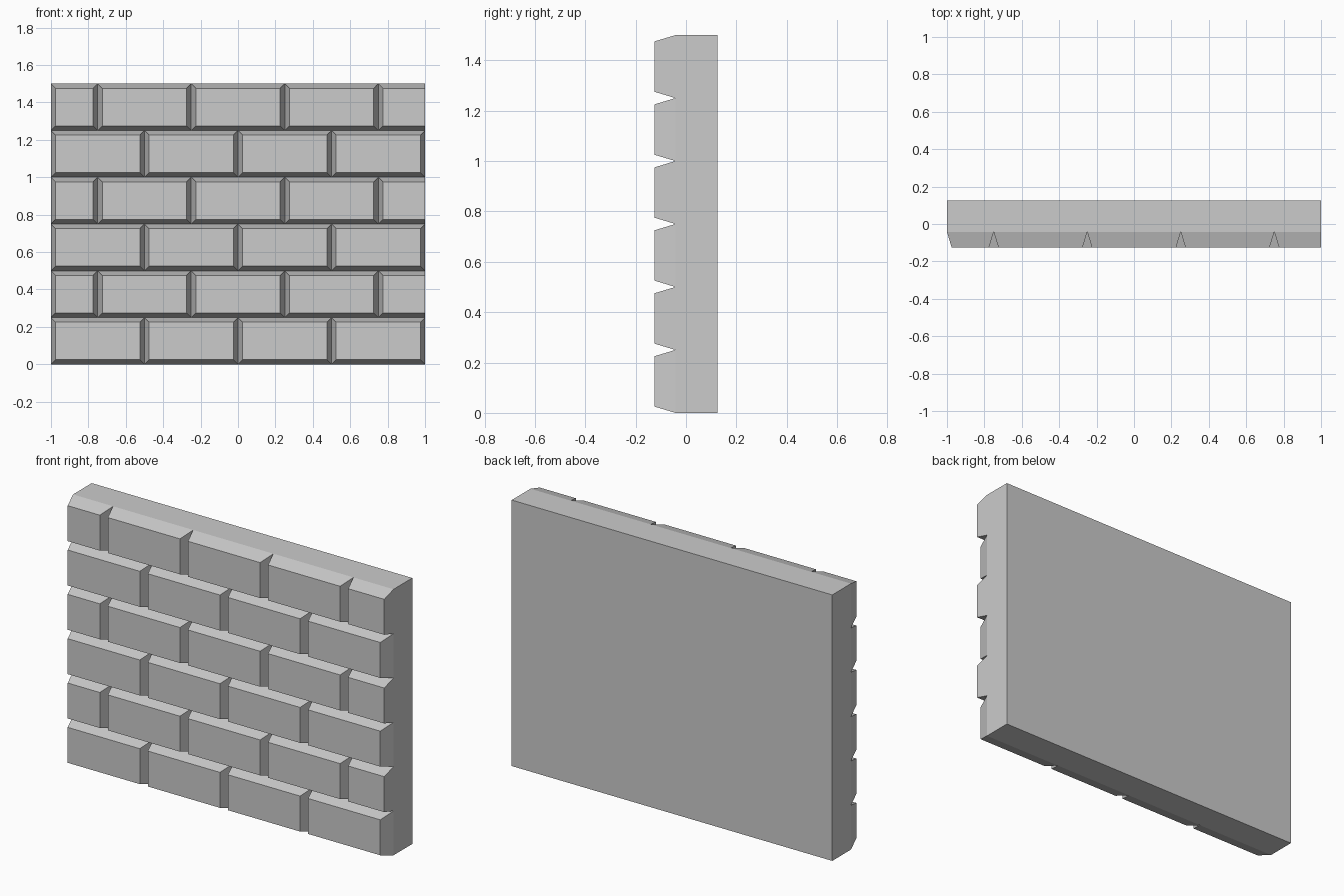
import bpy, bmesh

if "Cube" in bpy.data.objects:
    bpy.data.objects.remove(bpy.data.objects["Cube"])

W, H = 1.0, 1.5              # half width, height
FRONT, JOINT, BACK = -0.125, -0.042, 0.125
ROWS, BRICK, BEVEL = 6, 0.5, 0.025
ROW_H = H / ROWS


def rect(bm, x0, x1, z0, z1, y):
    return [bm.verts.new((x, y, z)) for x, z in ((x0, z0), (x1, z0), (x1, z1), (x0, z1))]


def sides(bm, front, back):
    for i in range(4):
        j = (i + 1) % 4
        bm.faces.new((front[i], back[i], back[j], front[j]))


def finish(bm, name):
    mesh = bpy.data.meshes.new(name)
    bm.to_mesh(mesh)
    bm.free()
    bpy.context.collection.objects.link(bpy.data.objects.new(name, mesh))


# Solid slab behind the bricks; its front is fully covered by them, so left open
bm = bmesh.new()
front = rect(bm, -W, W, 0, H, JOINT)
back = rect(bm, -W, W, 0, H, BACK)
sides(bm, front, back)
bm.faces.new(back[::-1])
finish(bm, "wall_slab")

# Courses of chamfered bricks; every other course is offset by half a brick
bm = bmesh.new()
for row in range(ROWS):
    z0, z1 = row * ROW_H, (row + 1) * ROW_H
    start = -W - (row % 2) * BRICK / 2
    for i in range(4 + row % 2):
        x0 = max(start + i * BRICK, -W)
        x1 = min(start + (i + 1) * BRICK, W)
        # the half brick at the right end is cut straight
        cut = row % 2 and i == 4
        face = rect(bm, x0 + BEVEL, x1 if cut else x1 - BEVEL,
                    z0 + BEVEL, z1 - BEVEL, FRONT)
        base = rect(bm, x0, x1, z0, z1, JOINT)
        sides(bm, face, base)
        bm.faces.new(face)
finish(bm, "bricks")
